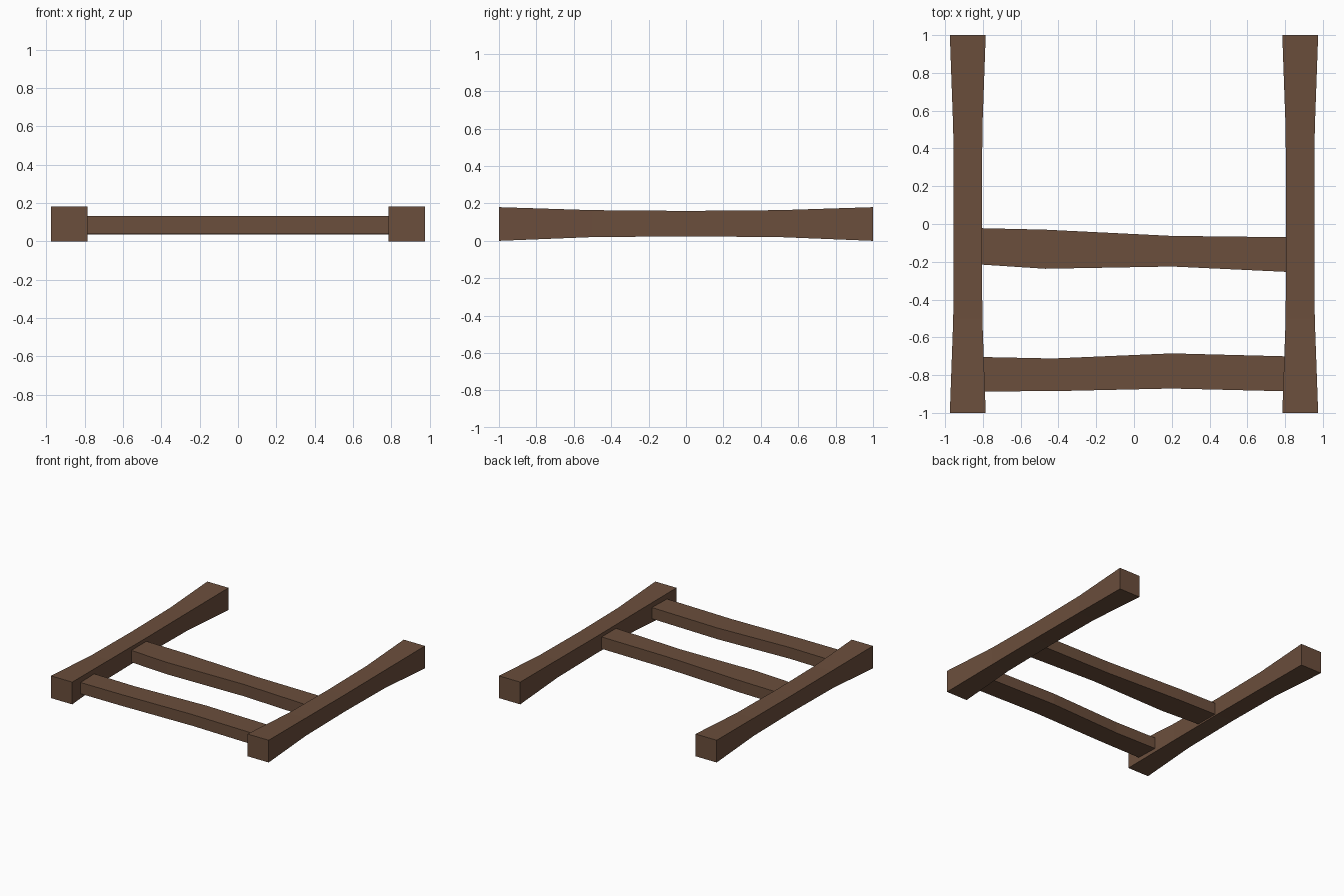
import bpy, bmesh

if "Cube" in bpy.data.objects:
    bpy.data.objects.remove(bpy.data.objects["Cube"])

wood = bpy.data.materials.new("brown_wood")
wood.diffuse_color = (0.147, 0.077, 0.045, 1)
wood.use_nodes = True
wood.node_tree.nodes["Principled BSDF"].inputs["Base Color"].default_value = wood.diffuse_color


def beam(name, sections):
    """Loft a closed beam through four-cornered cross-sections."""
    bm = bmesh.new()
    rings = [[bm.verts.new(p) for p in s] for s in sections]
    for a, b in zip(rings, rings[1:]):
        for i in range(4):
            j = (i + 1) % 4
            bm.faces.new((a[i], a[j], b[j], b[i]))
    bm.faces.new(rings[0])
    bm.faces.new(rings[-1])
    bmesh.ops.recalc_face_normals(bm, faces=bm.faces)
    me = bpy.data.meshes.new(name)
    bm.to_mesh(me)
    bm.free()
    me.materials.append(wood)
    ob = bpy.data.objects.new(name, me)
    bpy.context.collection.objects.link(ob)
    return ob


# Side rails, flared towards both ends: y, half width, bottom, top
rail_profile = [(-1, 0.095, 0, 0.18), (-0.5, 0.077, 0.02, 0.164),
                (0, 0.075, 0.024, 0.16),
                (0.5, 0.077, 0.02, 0.164), (1, 0.095, 0, 0.18)]
for name, cx in (("left_rail", -0.88), ("right_rail", 0.88)):
    beam(name, [[(cx - w, y, b), (cx + w, y, b), (cx + w, y, t), (cx - w, y, t)]
                for y, w, b, t in rail_profile])

# Uneven cross planks: x, front edge y, back edge y
planks = {
    "middle_plank": (0.036, [(-0.82, -0.214, -0.022), (-0.47, -0.237, -0.03),
                             (0.2, -0.225, -0.063), (0.82, -0.254, -0.07)]),
    "front_plank": (0.041, [(-0.82, -0.886, -0.704), (-0.43, -0.885, -0.712),
                            (0.2, -0.871, -0.685), (0.82, -0.886, -0.701)]),
}
for name, (b, pts) in planks.items():
    t = 0.132
    beam(name, [[(x, f, b), (x, k, b), (x, k, t), (x, f, t)] for x, f, k in pts])
